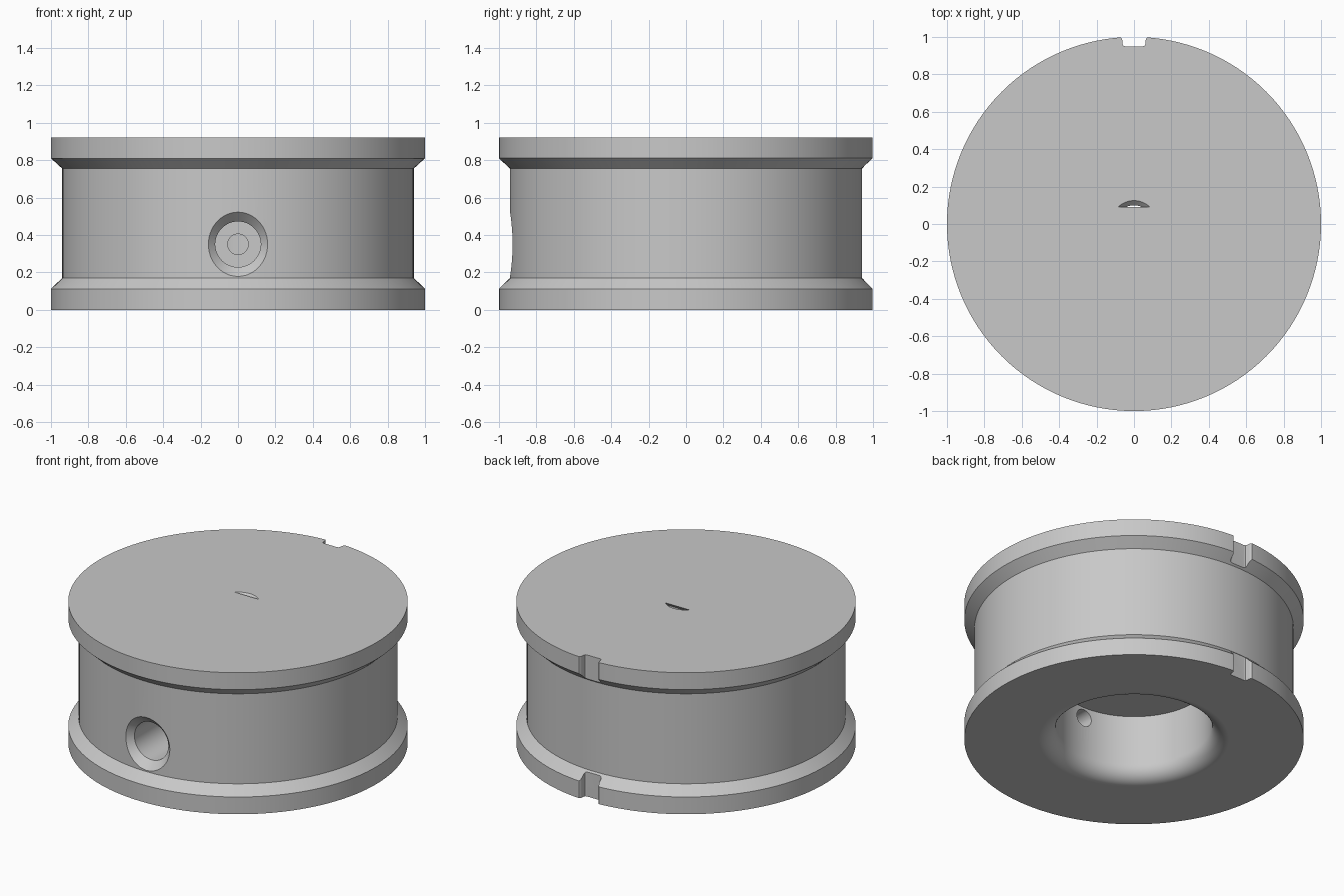
import bpy
import bmesh
from math import sin, cos, pi, asin

cube = bpy.data.objects.get("Cube")
if cube:
    bpy.data.objects.remove(cube, do_unlink=True)

grey = bpy.data.materials.new("light_grey")
grey.use_nodes = True
colour = (0.58, 0.58, 0.58, 1)
grey.diffuse_color = colour
grey.node_tree.nodes["Principled BSDF"].inputs["Base Color"].default_value = colour


def loft(name, rings):
    """Skin a solid through matching rings of points and cap both ends."""
    bm = bmesh.new()
    loops = [[bm.verts.new(p) for p in ring] for ring in rings]
    n = len(loops[0])
    for a, b in zip(loops, loops[1:]):
        for i in range(n):
            j = (i + 1) % n
            bm.faces.new((a[i], a[j], b[j], b[i]))
    bm.faces.new(loops[0])
    bm.faces.new(loops[-1])
    bmesh.ops.recalc_face_normals(bm, faces=bm.faces)
    mesh = bpy.data.meshes.new(name)
    bm.to_mesh(mesh)
    bm.free()
    mesh.materials.append(grey)
    obj = bpy.data.objects.new(name, mesh)
    bpy.context.collection.objects.link(obj)
    return obj


def circle(r, z, n=128):
    return [(r * cos(2 * pi * i / n), r * sin(2 * pi * i / n), z) for i in range(n)]


def d_shape(r, flat, z, n=48):
    """Circle cut off by a flat on its front side."""
    start = -asin(flat / r)
    sweep = pi + 2 * start
    return [(r * cos(-start + sweep * i / n), r * sin(-start + sweep * i / n), z)
            for i in range(n + 1)]


# Spool body: recess ceiling, rounded recess mouth, flanges and top
fillet = [(0.56 - 0.1 * cos(t * pi / 24), 0.1 - 0.1 * sin(t * pi / 24)) for t in range(13)]
profile = [(0.46, 0.42)] + fillet + [
    (1, 0), (1, 0.112), (0.94, 0.17), (0.94, 0.755), (1, 0.81), (1, 0.92)]
hub = loft("spool_hub", [circle(r, z) for r, z in profile])

# D-shaped shaft hole with a chamfered mouth
shaft = loft("shaft_hole_cutter", [
    d_shape(0.1, 0.065, 0.3), d_shape(0.1, 0.065, 0.895), d_shape(0.15, 0.115, 0.945)])

# Stepped set-screw hole in the front, running into the recess
steps = [(0.055, -0.4), (0.055, -0.6), (0.122, -0.6), (0.122, -0.89), (0.19, -0.958)]
screw = loft("screw_hole_cutter", [
    [(x, y, 0.35 + z) for x, z, _ in circle(r, 0, 48)] for r, y in steps])

# Key notch through both flanges at the back, with rounded floor corners
half = [(0.075, 1.05), (0.075, 1.0), (0.066, 0.992), (0.062, 0.98),
        (0.062, 0.965), (0.058, 0.954), (0.047, 0.95)]
outline = half + [(-x, y) for x, y in reversed(half)]
notch = loft("notch_cutter", [[(x, y, z) for x, y in outline] for z in (-0.1, 1.02)])

bpy.ops.object.select_all(action='DESELECT')
bpy.context.view_layer.objects.active = hub
hub.select_set(True)
for cutter in (shaft, screw, notch):
    cutter.hide_render = True
    mod = hub.modifiers.new(cutter.name, 'BOOLEAN')
    mod.operation = 'DIFFERENCE'
    mod.solver = 'EXACT'
    mod.object = cutter
    bpy.ops.object.modifier_apply(modifier=mod.name)
    bpy.data.objects.remove(cutter, do_unlink=True)

# Smooth curved walls, crisp edges, flat end faces
bpy.ops.object.shade_smooth_by_angle(angle=pi / 6)
weighted = hub.modifiers.new("flat_face_normals", 'WEIGHTED_NORMAL')
weighted.keep_sharp = True
